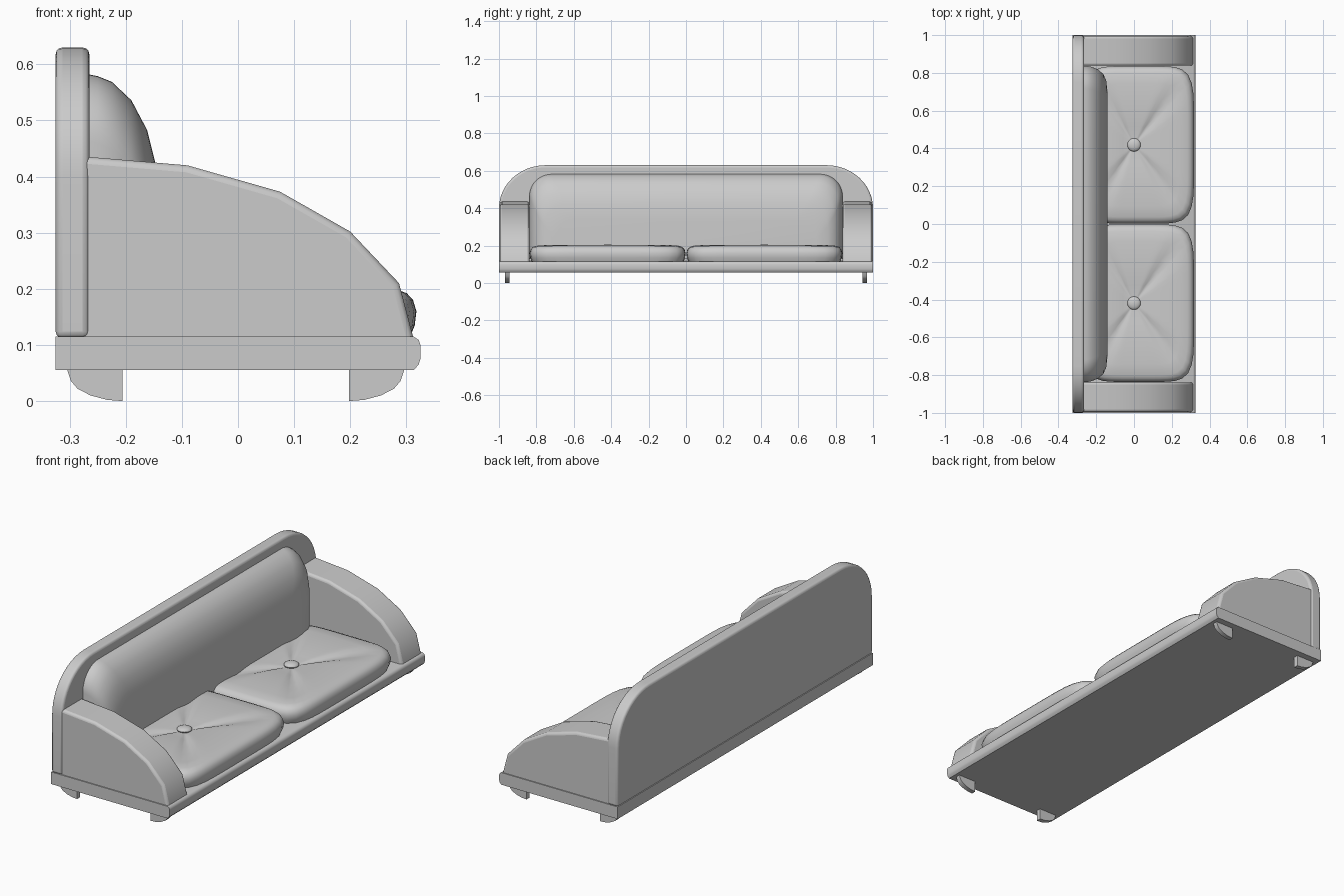
import bpy, bmesh, math
from math import sin, cos, pi

if "Cube" in bpy.data.objects:
    bpy.data.objects.remove(bpy.data.objects["Cube"])


def finish(name, bm, bevel=0, segments=3, angle=40):
    bmesh.ops.recalc_face_normals(bm, faces=bm.faces)
    me = bpy.data.meshes.new(name)
    bm.to_mesh(me)
    bm.free()
    ob = bpy.data.objects.new(name, me)
    bpy.context.collection.objects.link(ob)
    bpy.context.view_layer.objects.active = ob
    ob.select_set(True)
    if bevel:
        m = ob.modifiers.new("bevel", 'BEVEL')
        m.width, m.segments = bevel, segments
        m.limit_method, m.angle_limit = 'ANGLE', math.radians(50)
    bpy.ops.object.shade_smooth_by_angle(angle=math.radians(angle))
    ob.select_set(False)
    return ob


def loft(name, rings, **kw):
    """Skin a stack of closed rings and cap both ends."""
    bm = bmesh.new()
    loops = [[bm.verts.new(p) for p in r] for r in rings]
    n = len(loops[0])
    for a, b in zip(loops, loops[1:]):
        for i in range(n):
            j = (i + 1) % n
            bm.faces.new((a[i], a[j], b[j], b[i]))
    bm.faces.new(loops[0])
    bm.faces.new(loops[-1])
    return finish(name, bm, **kw)


def prism_y(name, prof, y0, y1, **kw):
    return loft(name, [[(x, y, z) for x, z in prof] for y in (y0, y1)], **kw)


# Base board with rounded front edge
prism_y("base", [(-0.325, 0.055), (0.313, 0.055), (0.322, 0.065), (0.325, 0.075),
                 (0.325, 0.1), (0.322, 0.109), (0.313, 0.115), (-0.325, 0.115)], -1, 1)

# Back panel with rounded upper corners
steps = [i / 12 * pi / 2 for i in range(13)]
right = [(0.75 + 0.25 * cos(t), 0.40 + 0.23 * sin(t)) for t in steps]
outline = [(1, 0.112)] + right + [(-y, z) for y, z in reversed(right)] + [(-1, 0.112)]
loft("back_panel", [[(x, y, z) for y, z in outline] for x in (-0.325, -0.265)], bevel=0.012)

# Sloping arms
arm = [(-0.29, 0.1), (-0.29, 0.437), (-0.265, 0.435), (-0.09, 0.42), (0.075, 0.373),
       (0.2, 0.302), (0.287, 0.21), (0.312, 0.115), (0.314, 0.1)]
for s, side in ((-1, "right"), (1, "left")):
    prism_y("arm_" + side, arm, s * 0.838, s * 0.995, bevel=0.018)

# Back cushion, domed towards the front
rings = []
for x, top, end in ((-0.27, 0, 0), (-0.25, 0.004, 0.001), (-0.225, 0.014, 0.006),
                    (-0.19, 0.047, 0.02), (-0.162, 0.1, 0.045), (-0.147, 0.16, 0.08),
                    (-0.14, 0.24, 0.14)):
    y1, z1 = 0.838 - end, 0.583 - top
    q = [(y1 - 0.12 + 0.12 * cos(t), z1 - 0.12 + 0.12 * sin(t)) for t in steps]
    half = [(y1, 0.13)] + q
    full = half + [(-y, z) for y, z in reversed(half)]
    rings.append([(x, y, z) for y, z in full])
loft("back_cushion", rings)

# Two tufted seat cushions with buttons
N = 64
for s, side in ((-1, "right"), (1, "left")):
    rings = []
    for inset, scale, z in ((0.012, 1, 0.112), (0.003, 1, 0.135), (0, 1, 0.16),
                            (0.006, 1, 0.18), (0.017, 1, 0.192), (0.035, 1, 0.199),
                            (0.035, 0.85, 0.203), (0.035, 0.65, 0.204), (0.035, 0.45, 0.202),
                            (0.035, 0.25, 0.196), (0.035, 0.1, 0.189)):
        ring = []
        for i in range(N):
            a = 2 * pi * i / N
            c, d = cos(a), sin(a)
            r = (abs(c) ** 6 + abs(d) ** 6) ** (-1 / 6) * scale
            crease = abs(sin(2 * a)) ** 24 * 0.012 * 4 * scale * (1 - scale)
            ring.append((0.026 * scale + (0.292 - inset) * r * c,
                         s * 0.419 + (0.417 - inset) * r * d, z - crease))
        rings.append(ring)
    loft("seat_cushion_" + side, rings, angle=60)
    bm = bmesh.new()
    bmesh.ops.create_uvsphere(bm, u_segments=20, v_segments=10, radius=0.035)
    bmesh.ops.scale(bm, vec=(1, 1, 0.4), verts=bm.verts)
    bmesh.ops.translate(bm, vec=(0, s * 0.419, 0.193), verts=bm.verts)
    finish("button_" + side, bm)

# Four curved feet
foot = [(0.198, 0.057), (0.198, 0), (0.225, 0.002), (0.255, 0.01), (0.278, 0.022),
        (0.29, 0.036), (0.297, 0.057)]
for sx, end in ((1, "front"), (-1, "back")):
    for sy, side in ((-1, "right"), (1, "left")):
        prof = [(x if sx > 0 else -x - 0.008, z) for x, z in foot]
        prism_y(f"{end}_foot_{side}", prof, sy * 0.943, sy * 0.967)
